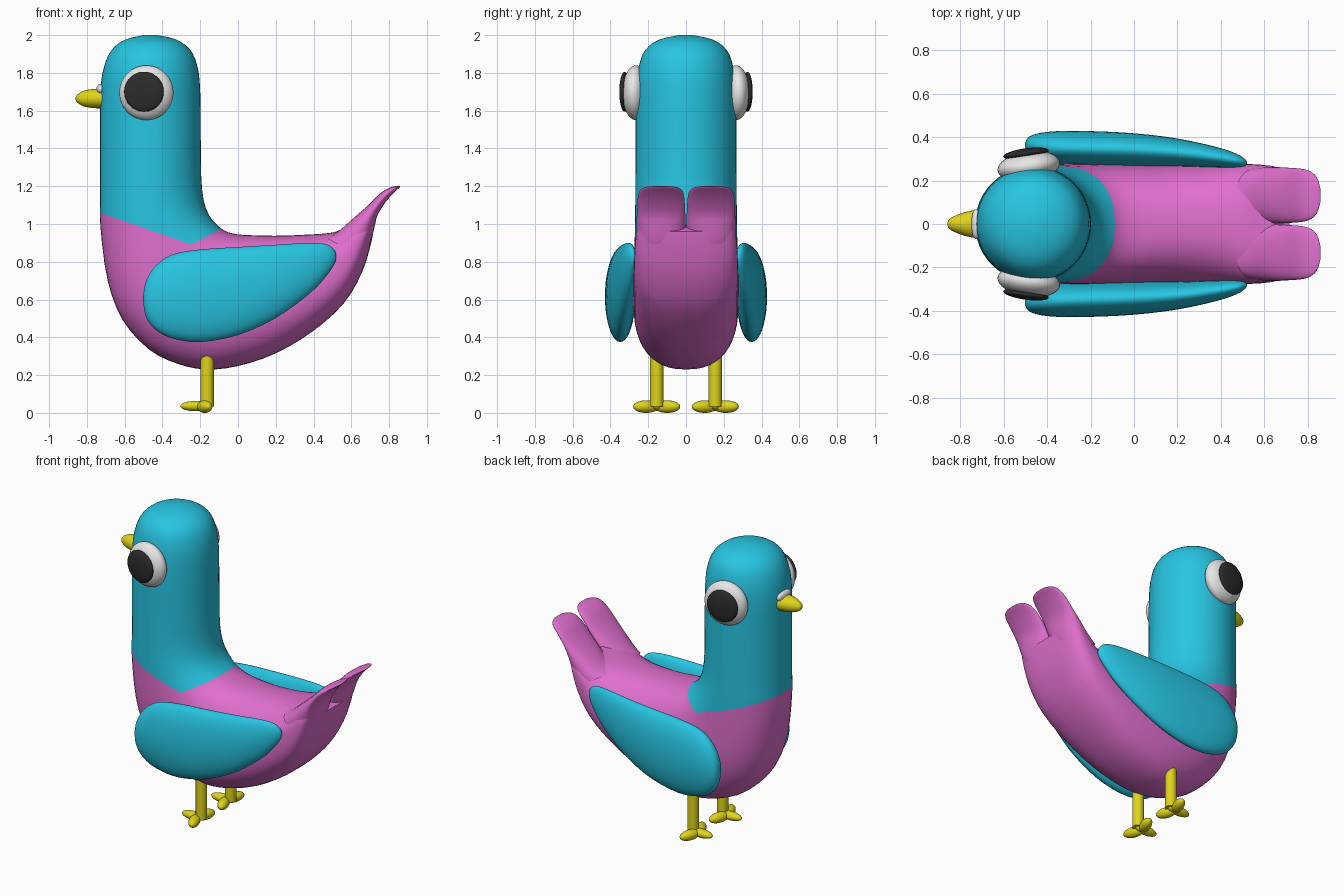
import bpy, bmesh, math
from mathutils import Vector, Matrix

if "Cube" in bpy.data.objects:
    bpy.data.objects.remove(bpy.data.objects["Cube"])


def material(name, rgb):
    m = bpy.data.materials.new(name)
    m.diffuse_color = (*rgb, 1)
    m.use_nodes = True
    m.node_tree.nodes["Principled BSDF"].inputs["Base Color"].default_value = m.diffuse_color
    return m


BLUE = material("turquoise", (0.02, 0.56, 0.76))
PINK = material("orchid pink", (0.75, 0.16, 0.62))
YELLOW = material("yellow", (0.74, 0.66, 0.01))
WHITE = material("white", (0.82, 0.82, 0.82))
BLACK = material("charcoal", (0.025, 0.025, 0.025))


def finish(bm, name, mats):
    bmesh.ops.recalc_face_normals(bm, faces=bm.faces[:])
    me = bpy.data.meshes.new(name)
    bm.to_mesh(me)
    bm.free()
    for m in mats:
        me.materials.append(m)
    ob = bpy.data.objects.new(name, me)
    bpy.context.collection.objects.link(ob)
    bpy.context.view_layer.objects.active = ob
    ob.select_set(True)
    bpy.ops.object.shade_smooth_by_angle(angle=math.radians(50))
    ob.select_set(False)
    return ob


def smooth_path(rows, steps):
    """Catmull-Rom interpolation of section rows."""
    out = []
    for i in range(len(rows) - 1):
        p = [rows[max(0, min(len(rows) - 1, i + k))] for k in (-1, 0, 1, 2)]
        for s in range(steps):
            t = s / steps
            out.append([0.5 * (2 * b + (c - a) * t + (2 * a - 5 * b + 4 * c - d) * t * t
                               + (3 * b - a - 3 * c + d) * t ** 3)
                        for a, b, c, d in zip(*p)])
    return out + [list(rows[-1])]


def loft(rows, steps=3, n=40):
    """Skin rows (ax, az, bx, bz, half width, centre y, exponent):
    each section spans A to B in the side plane."""
    bm = bmesh.new()
    rings = []
    for ax, az, bx, bz, w, yc, e in smooth_path(rows, steps):
        ring = []
        for k in range(n):
            a = 2 * math.pi * k / n
            c = math.copysign(abs(math.cos(a)) ** (2 / e), math.cos(a))
            s = math.copysign(abs(math.sin(a)) ** (2 / e), math.sin(a))
            ring.append(bm.verts.new(((ax + bx) / 2 + (bx - ax) / 2 * c, yc + w * s,
                                      (az + bz) / 2 + (bz - az) / 2 * c)))
        rings.append(ring)
    for r, q in zip(rings, rings[1:]):
        for k in range(n):
            bm.faces.new((r[k], r[(k + 1) % n], q[(k + 1) % n], q[k]))
    bm.faces.new(rings[0])
    bm.faces.new(rings[-1])
    return bm


def ellipsoid(name, loc, radii, mat, turn=0):
    bm = bmesh.new()
    mx = Matrix.Translation(loc) @ Matrix.Rotation(turn, 4, 'Z') @ Matrix.Diagonal((*radii, 1))
    bmesh.ops.create_uvsphere(bm, u_segments=32, v_segments=16, radius=1, matrix=mx)
    return finish(bm, name, [mat])


# Head, neck and body: one skin from crown to rump
body_rows = [
    (-.50, 2.0, -.43, 2.0, .035, 2), (-.60, 1.975, -.33, 1.978, .14, 2),
    (-.67, 1.92, -.255, 1.925, .215, 2), (-.71, 1.83, -.215, 1.835, .25, 2),
    (-.728, 1.7, -.2, 1.7, .265, 2), (-.73, 1.4, -.197, 1.42, .267, 2),
    (-.73, 1.15, -.19, 1.18, .268, 2), (-.728, .98, -.155, 1.05, .27, 2.1),
    (-.69, .7, -.08, .97, .273, 2.3), (-.61, .49, .0, .945, .276, 2.4),
    (-.47, .335, .09, .94, .278, 2.4), (-.32, .26, .16, .938, .278, 2.4),
    (-.17, .23, .22, .938, .278, 2.4), (.0, .248, .29, .94, .278, 2.4),
    (.2, .315, .37, .944, .278, 2.4), (.4, .435, .44, .948, .277, 2.5),
    (.56, .58, .5, .955, .276, 2.6), (.655, .74, .54, .968, .272, 2.6),
    (.70, .88, .58, .985, .265, 2.6), (.717, .96, .63, 1.0, .25, 2.6)]
bm = loft([(a, b, c, d, w, 0, e) for a, b, c, d, w, e in body_rows], n=48)
# Colour border: two sloping cuts that meet on the flank
cuts = [((-.73, 0, 1.06), (.35, 0, 1)), ((-.22, 0, .905), (-.54, 0, 1))]
for co, no in cuts:
    bmesh.ops.bisect_plane(bm, geom=bm.verts[:] + bm.edges[:] + bm.faces[:], dist=1e-4,
                           plane_co=co, plane_no=no)
for f in bm.faces:
    c = f.calc_center_median()
    above = all((c - Vector(co)).dot(Vector(no)) > 0 for co, no in cuts)
    f.material_index = 0 if above else 1
finish(bm, "body", [BLUE, PINK])

# Beak and the pale bump above it
beak_rows = [(-.86, .004, .004), (-.852, .02, .022), (-.82, .04, .04),
             (-.77, .05, .057), (-.70, .052, .07)]
finish(loft([(x, 1.664 - h, x, 1.664 + h, w, 0, 2) for x, h, w in beak_rows], n=24),
       "beak", [YELLOW])
ellipsoid("beak_bump", (-.728, 0, 1.712), (.022, .07, .03), WHITE)

tail_rows = [
    (.66, .82, .47, .925, .125), (.70, .90, .53, .96, .13), (.722, .98, .61, 1.03, .13),
    (.74, 1.05, .69, 1.10, .127), (.785, 1.12, .75, 1.16, .123),
    (.825, 1.165, .795, 1.189, .112), (.85, 1.188, .83, 1.2, .085),
    (.86, 1.199, .852, 1.202, .04)]
wing_rows = [
    (-.502, .59, .62, .01, .362), (-.488, .51, .695, .037, .362),
    (-.44, .443, .775, .06, .358), (-.35, .395, .838, .076, .352),
    (-.2, .375, .865, .08, .348), (0, .412, .878, .076, .342),
    (.2, .502, .89, .064, .33), (.38, .632, .9, .047, .308),
    (.47, .73, .892, .032, .293), (.508, .785, .865, .018, .285),
    (.52, .815, .838, .006, .282)]

for side, s in (("right", -1), ("left", 1)):
    # Tail feather lobe and wing
    finish(loft([(*r, s * .132, 2.2) for r in tail_rows], n=32), "tail_" + side, [PINK])
    finish(loft([(x, lo, x, hi, w, s * y, 2) for x, lo, hi, w, y in wing_rows]),
           "wing_" + side, [BLUE])
    # Eye turned slightly forward
    ellipsoid("eye_" + side, (-.485, s * .265, 1.695), (.145, .07, .145), WHITE, s * .14)
    ellipsoid("pupil_" + side, (-.498, s * .325, 1.70), (.106, .024, .106), BLACK, s * .14)
    # Leg with three toes
    bm = bmesh.new()
    bmesh.ops.create_cone(bm, cap_ends=True, segments=24, radius1=.035, radius2=.035,
                          depth=.275, matrix=Matrix.Translation((-.163, s * .155, .1725)))
    finish(bm, "leg_" + side, [YELLOW])
    ellipsoid("toe_front_" + side, (-.225, s * .155, .036), (.08, .032, .027), YELLOW)
    for label, d in (("inner", -1), ("outer", 1)):
        ellipsoid(f"toe_{label}_{side}", (-.176, s * .155 + d * .056, .033),
                  (.072, .034, .033), YELLOW, -d * math.radians(110) + math.pi)
